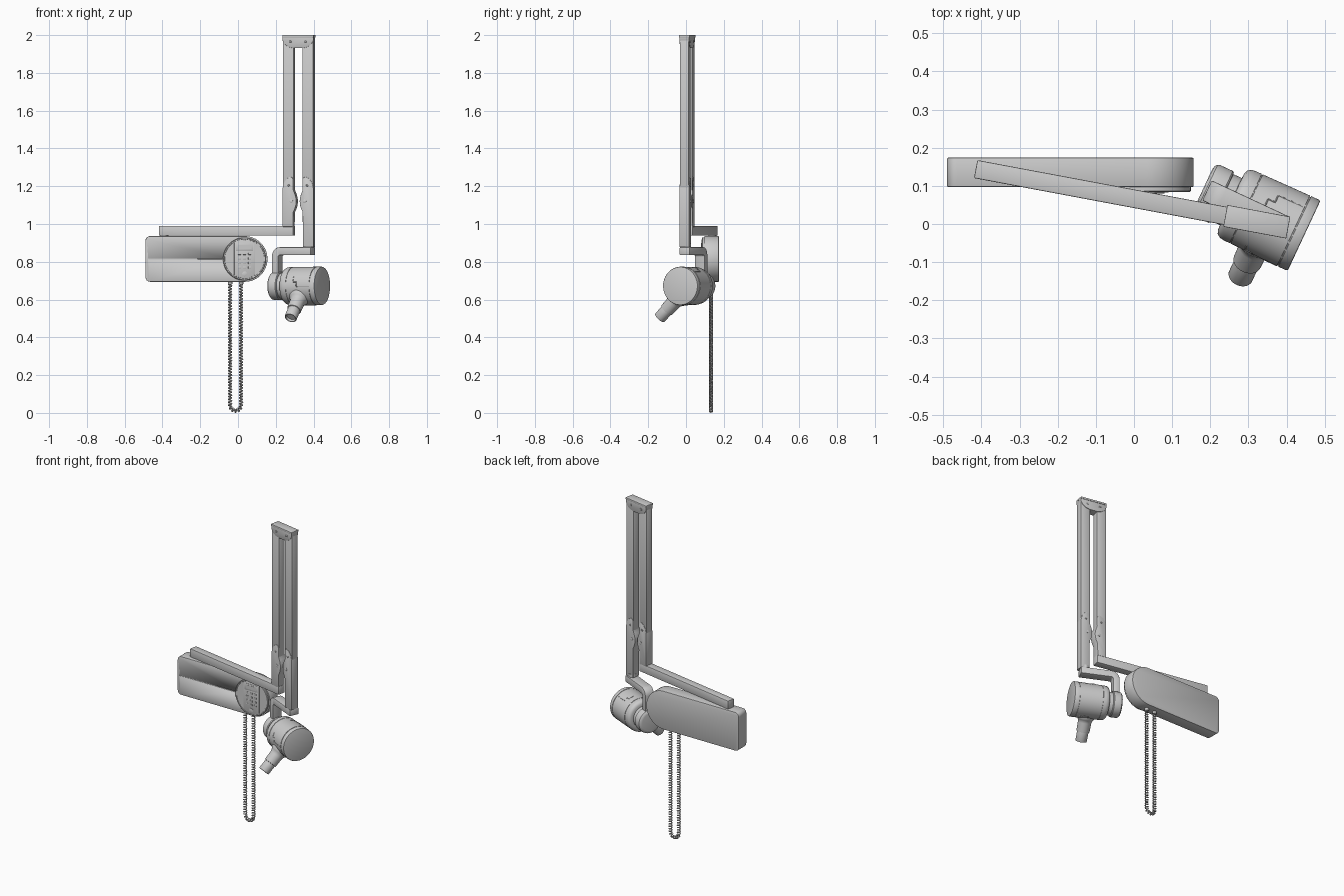
import bpy, bmesh
from math import sin, cos, pi, radians, sqrt, acos
from mathutils import Matrix, Vector

if "Cube" in bpy.data.objects:
    bpy.data.objects.remove(bpy.data.objects["Cube"])

T, R = Matrix.Translation, Matrix.Rotation


def finish(name, bm, M, bevel=0.0):
    """Bevel sharp edges, place the mesh and shade it."""
    bmesh.ops.recalc_face_normals(bm, faces=bm.faces)
    if bevel:
        sharp = [e for e in bm.edges if e.calc_face_angle(0) > radians(40)]
        bmesh.ops.bevel(bm, geom=sharp, offset=bevel, segments=2, profile=0.5, affect='EDGES')
    bm.transform(M)
    me = bpy.data.meshes.new(name)
    bm.to_mesh(me)
    bm.free()
    ob = bpy.data.objects.new(name, me)
    bpy.context.collection.objects.link(ob)
    bpy.ops.object.select_all(action='DESELECT')
    bpy.context.view_layer.objects.active = ob
    ob.select_set(True)
    bpy.ops.object.shade_smooth_by_angle(angle=radians(35))
    return ob


def prism(name, pts, y0, y1, M=Matrix(), bevel=0.0):
    """Outline in local XZ, extruded from y0 to y1."""
    bm = bmesh.new()
    f = bm.faces.new([bm.verts.new((x, y0, z)) for x, z in pts])
    new = bmesh.ops.extrude_face_region(bm, geom=[f])['geom']
    bmesh.ops.translate(bm, vec=(0, y1 - y0, 0), verts=[v for v in new if isinstance(v, bmesh.types.BMVert)])
    return finish(name, bm, M, bevel)


def box(name, x0, x1, y0, y1, z0, z1, M=Matrix(), bevel=0.0):
    return prism(name, [(x0, z0), (x1, z0), (x1, z1), (x0, z1)], y0, y1, M, bevel)


def lathe(name, profile, M, n=48):
    """Profile of (radius, height) spun round local Z, capped at both ends."""
    bm = bmesh.new()
    rings = [[bm.verts.new((r * cos(2 * pi * i / n), r * sin(2 * pi * i / n), h)) for i in range(n)]
             for r, h in profile]
    for a, b in zip(rings, rings[1:]):
        for i in range(n):
            bm.faces.new((a[i], a[(i + 1) % n], b[(i + 1) % n], b[i]))
    bm.faces.new(rings[0])
    bm.faces.new(rings[-1])
    return finish(name, bm, M)


def wire(name, pts, r, M=Matrix(), res=1):
    cu = bpy.data.curves.new(name, 'CURVE')
    cu.dimensions, cu.bevel_depth, cu.bevel_resolution, cu.use_fill_caps = '3D', r, res, True
    sp = cu.splines.new('POLY')
    sp.points.add(len(pts) - 1)
    for p, co in zip(sp.points, pts):
        p.co = (*(M @ Vector(co)), 1)
    sp.use_smooth = True
    ob = bpy.data.objects.new(name, cu)
    bpy.context.collection.objects.link(ob)


def arc(cx, cz, r, a0, a1, n):
    return [(cx + r * cos(radians(a0 + (a1 - a0) * i / n)), cz + r * sin(radians(a0 + (a1 - a0) * i / n)))
            for i in range(n + 1)]


# --- wall control box with one round end and a centre seam
CX, CZ, CR = 0.035, 0.815, 0.121
outline = (arc(CX, CZ, CR, -90, 90, 32) + arc(-0.465, CZ + CR - 0.025, 0.025, 90, 180, 6)
           + arc(-0.465, CZ - CR + 0.025, 0.025, 180, 270, 6))
case = prism("control_box", outline, 0.097, 0.174, bevel=0.003)
cutter = box("seam_cutter", -0.475, -0.06, 0.08, 0.101, CZ - 0.003, CZ + 0.003)
cutter.hide_render = True
cutter.hide_set(True)
cut = case.modifiers.new("seam", 'BOOLEAN')
cut.operation, cut.object, cut.solver = 'DIFFERENCE', cutter, 'EXACT'

# --- round control panel, keypad, display and buttons
face = T((CX, 0.097, CZ)) @ R(pi / 2, 4, 'X')
lathe("control_dial", [(0.114, -0.002), (0.114, 0.010), (0.111, 0.013), (0.106, 0.013), (0.105, 0.011)], face, 64)
a = 180 * acos(0.055 / 0.102) / pi
prism("keypad_plate", arc(CX, CZ, 0.102, a, 180 - a, 10) + arc(CX, CZ, 0.102, 180 + a, 360 - a, 10),
      0.082, 0.09, bevel=0.001)
box("display_frame", CX - 0.045, CX + 0.045, 0.0805, 0.084, 0.858, 0.899, bevel=0.001)
box("display", CX - 0.036, CX + 0.036, 0.0795, 0.084, 0.867, 0.89)
for row in range(4):
    for col in range(3):
        x, z = CX + (col - 1) * 0.027, 0.842 - row * 0.024
        box("button", x - 0.008, x + 0.008, 0.0798, 0.084, z - 0.005, z + 0.005, bevel=0.001)
lathe("exposure_button", [(0.013, 0.012), (0.013, 0.017), (0.010, 0.018)], T((0, 0, -0.079)) @ face, 24)

# --- horizontal swing arm on its pivot
A = T((0.322, 0.006, 0)) @ R(radians(-10.6), 4, 'Z')      # arm frame
box("swing_arm", -0.75, -0.025, -0.024, 0.024, 0.938, 0.99, A, 0.003)
lathe("swing_pivot", [(0.021, 0.925), (0.021, 0.945)], A @ T((-0.724, 0, 0)), 32)

# --- folded scissor arms, mirrored with different lower ends
for s, side, low in ((-1, "inner", 0.985), (1, "outer", 0.877)):
    def m(pts):
        return [(s * x, z) for x, z in pts]
    prism(side + "_upper_arm", m([(0.024, 1.15), (0.082, 1.15), (0.082, 1.99), (0.024, 1.99)]),
          -0.0235, 0.0235, A, 0.002)
    elbow = m([(0.027, low), (0.083, low), (0.083, 1.19), (0.076, 1.218), (0.062, 1.238), (0.045, 1.25),
               (0.032, 1.247), (0.025, 1.235), (0.025, 1.18), (0.017, 1.16), (0.011, 1.14), (0.009, 1.12),
               (0.011, 1.10), (0.017, 1.08), (0.025, 1.063)])
    prism(side + "_elbow", elbow, -0.0255, 0.0255, A, 0.002)
    for f in (-1, 1):
        for x, z, r in ((0.036, 1.12, 0.009), (0.05, 1.205, 0.006), (0.042, 1.965, 0.007)):
            lathe("pivot_screw", [(r, 0.02), (r, 0.0275), (r * 0.7, 0.029)],
                  A @ T((s * x, 0, z)) @ R(f * pi / 2, 4, 'X'), 20)

# --- top bracket joining the arms
prism("top_bracket", [(-0.083, 2.0), (-0.083, 1.972), (-0.07, 1.95), (-0.05, 1.937), (-0.025, 1.931),
                      (0.025, 1.931), (0.05, 1.937), (0.07, 1.95), (0.083, 1.972), (0.083, 2.0)],
      -0.0265, 0.0265, A, 0.001)
box("top_cover", -0.084, 0.084, -0.029, 0.029, 1.988, 2.0, A, 0.002)

# --- yoke carrying the tube head
H = T((0.35, 0.014, 0.672)) @ R(radians(-25), 4, 'Z')     # head frame, X along the head
yoke = ([(0.052, 0.164), (0.052, 0.205)] + arc(-0.13, 0.16, 0.045, 90, 180, 8)
        + [(-0.175, 0.0), (-0.138, 0.0)] + arc(-0.128, 0.154, 0.010, 180, 90, 4))
prism("yoke", yoke, -0.029, 0.029, H, 0.003)
lathe("yoke_pivot", [(0.022, 0.19), (0.022, 0.225)], H @ T((0.022, 0, 0)), 32)

# --- tube head with hub, rounded shoulder and grooved end cap
X = H @ R(pi / 2, 4, 'Y')
lathe("head_hub", [(0.055, -0.186), (0.066, -0.184), (0.073, -0.178), (0.075, -0.17), (0.075, -0.135),
                   (0.072, -0.131), (0.068, -0.13), (0.068, -0.098)], X, 48)
lathe("tube_head", [(0.07, -0.106), (0.083, -0.105), (0.092, -0.101), (0.098, -0.092), (0.1, -0.08),
                    (0.1, -0.063), (0.098, -0.0625), (0.098, -0.0605), (0.1, -0.06),
                    (0.102, 0.075), (0.0995, 0.0755), (0.0995, 0.0785), (0.102, 0.079),
                    (0.102, 0.101), (0.1, 0.105), (0.097, 0.106)], X, 64)

# --- thin trim seams wrapped on the head
def wrap(name, pts):
    out = []
    for (t0, a0), (t1, a1) in zip(pts, pts[1:]):
        out += [(t0 + (t1 - t0) * i / 6, 0.101 * cos(radians(a0 + (a1 - a0) * i / 6)),
                 0.101 * sin(radians(a0 + (a1 - a0) * i / 6))) for i in range(7)]
    wire(name, out, 0.0018, H, 0)


for base, d in ((80, -1), (-125, 1), (150, 1)):
    wrap("head_trim", [(-0.02, base), (-0.02, base + d * 18), (0.0, base + d * 18), (0.0, base + d * 32),
                       (0.075, base + d * 32)])

# --- beam cone angled down to the front
lathe("beam_cone", [(0.056, 0.075), (0.052, 0.098), (0.046, 0.106), (0.041, 0.114), (0.039, 0.125),
                    (0.038, 0.175), (0.037, 0.18), (0.033, 0.181), (0.033, 0.236), (0.031, 0.24),
                    (0.027, 0.24), (0.026, 0.225)], H @ R(radians(135), 4, 'X'), 40)

# --- coiled hanging cord
CXC, ZB, RB, ZT, Y = -0.013, 0.041, 0.029, 0.695, 0.132
straight, bend = ZT - ZB, pi * RB
total = 2 * straight + bend
turns, per = 92, 10
coil = []
for i in range(turns * per + 1):
    d = total * i / (turns * per)
    if d < straight:
        c, n = (CXC - RB, ZT - d), (-1, 0)
    elif d < straight + bend:
        q = pi + (d - straight) / RB
        n = (cos(q), sin(q))
        c = (CXC + RB * n[0], ZB + RB * n[1])
    else:
        c, n = (CXC + RB, ZB + d - straight - bend), (1, 0)
    ph = 2 * pi * i / per
    u, v = 0.0082 * cos(ph), 0.0082 * sin(ph)
    coil.append((c[0] + n[0] * u, Y + v, c[1] + n[1] * u))
wire("coiled_cord", coil, 0.0038, res=1)
for s in (-1, 1):
    lathe("cord_socket", [(0.010, 0.68), (0.012, 0.684), (0.012, 0.70)], T((CXC + s * RB, Y, 0)), 24)
